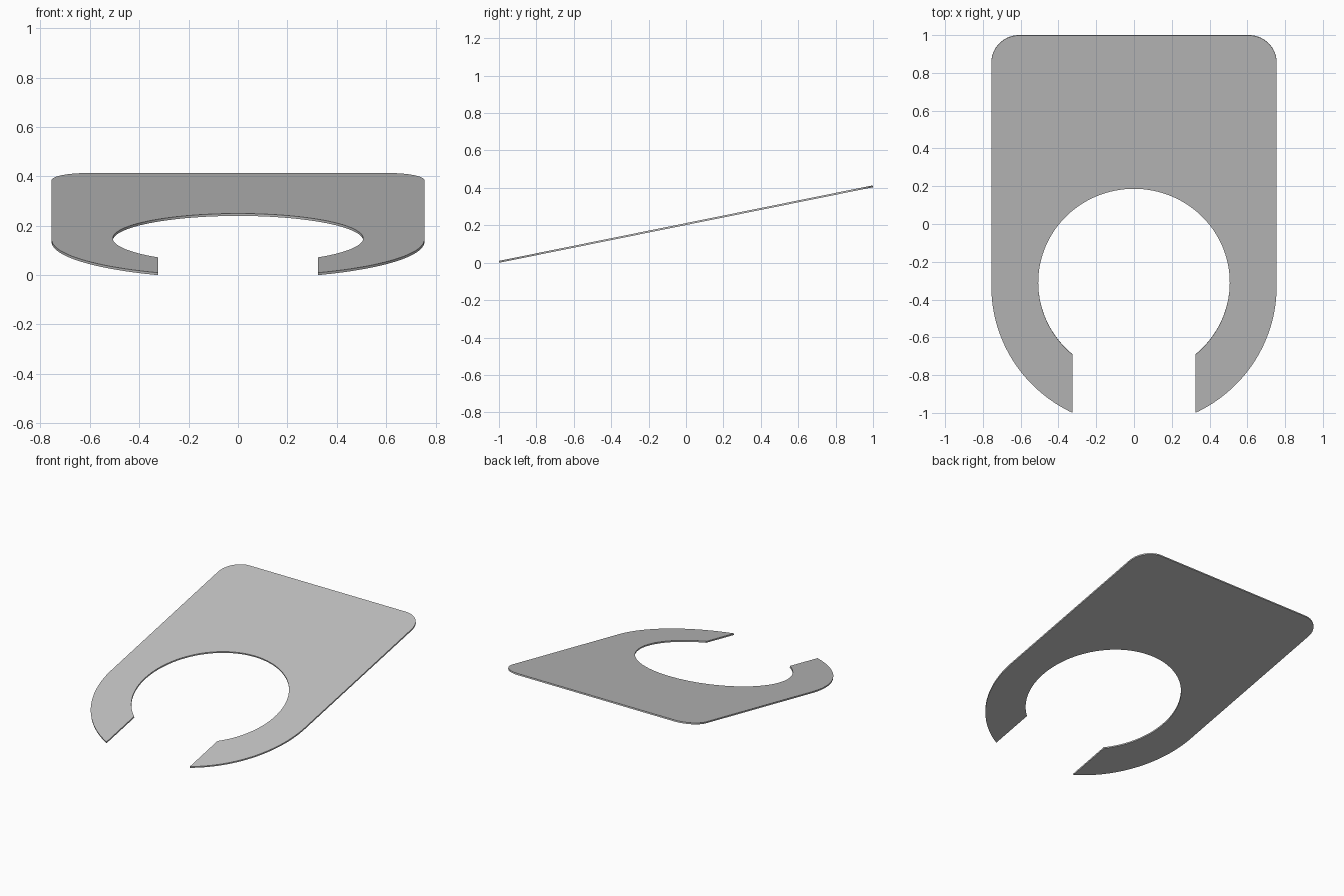
import bpy
import bmesh
from math import sin, cos, acos, asin, atan, pi, radians
from mathutils import Matrix, Vector

if "Cube" in bpy.data.objects:
    bpy.data.objects.remove(bpy.data.objects["Cube"], do_unlink=True)

HALF_WIDTH = 0.755
SLOT = 0.325          # half width of the front opening
HOLE_R = 0.507
HOLE_Y = -0.316
NOSE_Y = -0.338       # centre of the rounded front
BACK_Y = 1.019
CORNER_R = 0.147
THICK = 0.01
TILT = atan(0.202)


def arc(cx, cy, r, start, end, steps):
    """Points along a circular arc, both ends included."""
    angles = [start + (end - start) * i / steps for i in range(steps + 1)]
    return [(cx + r * cos(a), cy + r * sin(a)) for a in angles]


# Right-hand half of the outline, from the hole's back to the middle of the back edge
half = arc(0, HOLE_Y, HOLE_R, pi / 2, -acos(SLOT / HOLE_R), 48)
half += arc(0, NOSE_Y, HALF_WIDTH, -acos(SLOT / HALF_WIDTH), 0, 32)
half += arc(HALF_WIDTH - CORNER_R, BACK_Y - CORNER_R, CORNER_R, 0, pi / 2, 14)
half.append((0, BACK_Y))

# Extrude the half plate, mirror it, then tilt it
bm = bmesh.new()
face = bm.faces.new([bm.verts.new((x, y, -THICK / 2)) for x, y in half])
ext = bmesh.ops.extrude_face_region(bm, geom=[face])
top = [g for g in ext["geom"] if isinstance(g, bmesh.types.BMVert)]
bmesh.ops.translate(bm, verts=top, vec=(0, 0, THICK))

# Open the centre seam so the two halves join into one solid
seam = [f for f in bm.faces if all(abs(v.co.x) < 1e-5 for v in f.verts)]
bmesh.ops.delete(bm, geom=seam, context="FACES_ONLY")
for v in bm.verts:
    if abs(v.co.x) < 1e-5:
        v.co.x = 0
bmesh.ops.mirror(bm, geom=bm.verts[:] + bm.edges[:] + bm.faces[:],
                 axis="X", merge_dist=1e-5)
bmesh.ops.recalc_face_normals(bm, faces=bm.faces)
bm.transform(Matrix.Rotation(TILT, 4, "X"))

# Stand the plate on the ground, centred front to back
low = min(v.co.z for v in bm.verts)
ys = [v.co.y for v in bm.verts]
bm.transform(Matrix.Translation(Vector((0, -(min(ys) + max(ys)) / 2, -low))))

mesh = bpy.data.meshes.new("slotted_plate")
bm.to_mesh(mesh)
bm.free()
plate = bpy.data.objects.new("slotted_plate", mesh)
bpy.context.collection.objects.link(plate)

# Plain grey finish
grey = bpy.data.materials.new("plain_grey")
grey.use_nodes = True
colour = (0.55, 0.55, 0.55, 1)
grey.diffuse_color = colour
grey.node_tree.nodes["Principled BSDF"].inputs["Base Color"].default_value = colour
mesh.materials.append(grey)

# Smooth rim, sharp edges
bpy.ops.object.select_all(action="DESELECT")
plate.select_set(True)
bpy.context.view_layer.objects.active = plate
bpy.ops.object.shade_smooth_by_angle(angle=radians(30))
